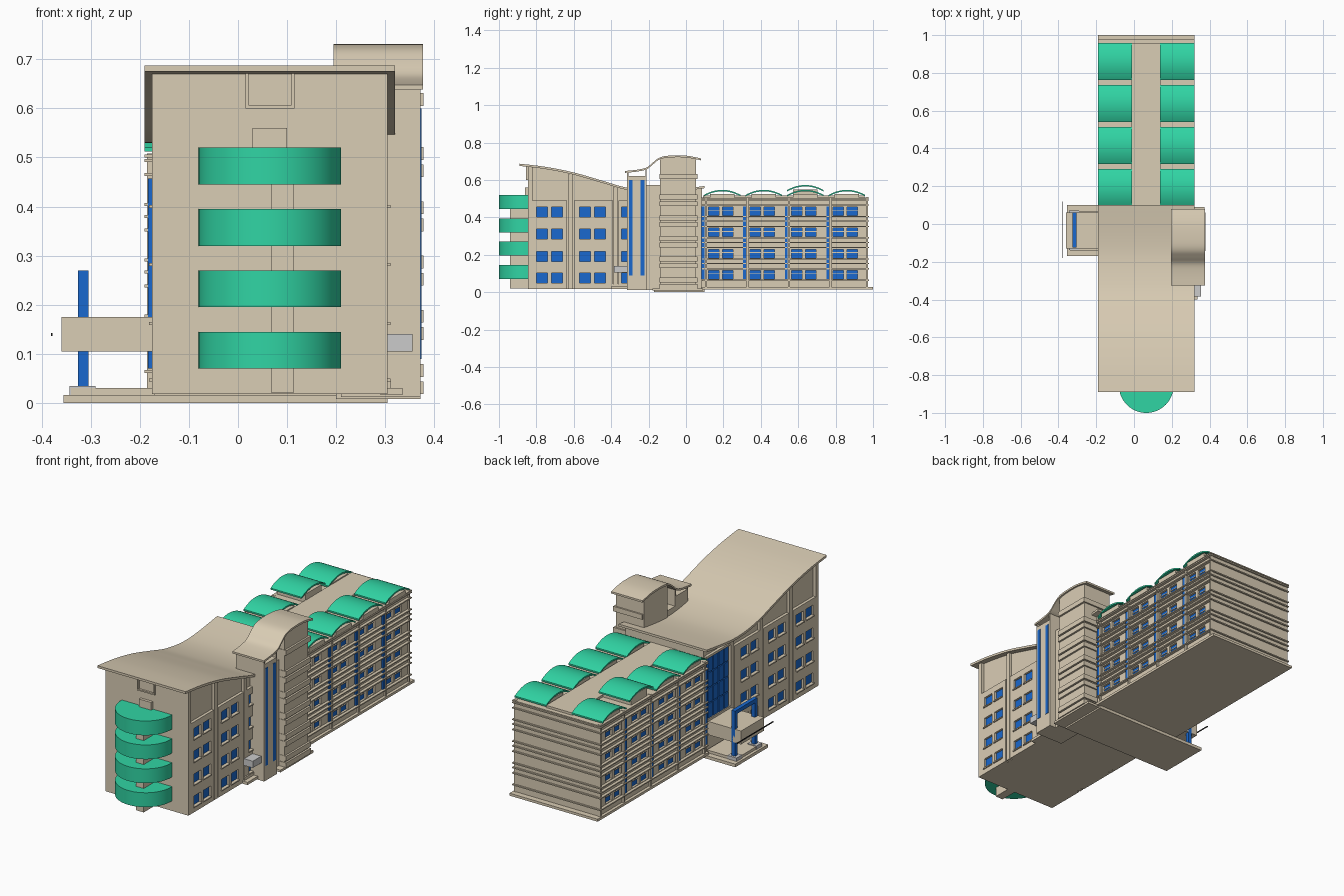
import bpy, bmesh, math

if "Cube" in bpy.data.objects:
    bpy.data.objects.remove(bpy.data.objects["Cube"])

CX = 0.065  # symmetry plane of the main building


def material(name, rgb):
    m = bpy.data.materials.new(name)
    m.diffuse_color = (*rgb, 1)
    m.use_nodes = True
    m.node_tree.nodes["Principled BSDF"].inputs["Base Color"].default_value = m.diffuse_color
    return m


TAN = material("tan_render", (0.70, 0.61, 0.46))
GREEN = material("green_cladding", (0.03, 0.66, 0.37))
BLUE = material("blue_glass", (0.01, 0.14, 0.62))
DARK = material("dark_metal", (0.02, 0.02, 0.02))


def finish(name, bm, mat, smooth=False):
    bmesh.ops.recalc_face_normals(bm, faces=bm.faces)
    me = bpy.data.meshes.new(name)
    bm.to_mesh(me)
    bm.free()
    ob = bpy.data.objects.new(name, me)
    bpy.context.collection.objects.link(ob)
    if mat:
        me.materials.append(mat)
    if smooth:
        bpy.ops.object.select_all(action='DESELECT')
        bpy.context.view_layer.objects.active = ob
        ob.select_set(True)
        bpy.ops.object.shade_smooth_by_angle(angle=math.radians(30))
    return ob


def boxes(name, specs, mat=TAN):
    """One mesh of boxes, each (x0, x1, y0, y1, z0, z1)."""
    bm = bmesh.new()
    for x0, x1, y0, y1, z0, z1 in specs:
        vs = bmesh.ops.create_cube(bm, size=1)["verts"]
        for v in vs:
            v.co = ((x0 + x1) / 2 + v.co.x * (x1 - x0),
                    (y0 + y1) / 2 + v.co.y * (y1 - y0),
                    (z0 + z1) / 2 + v.co.z * (z1 - z0))
    return finish(name, bm, mat)


def both(specs):
    """Add the mirror image of boxes about the building's centre plane."""
    return specs + [(2 * CX - b, 2 * CX - a, *r) for a, b, *r in specs]


def extrude_x(name, profile, x0, x1, mat=TAN):
    """Closed (y, z) outline extruded along x."""
    bm = bmesh.new()
    face = bm.faces.new([bm.verts.new((x0, y, z)) for y, z in profile])
    new = bmesh.ops.extrude_face_region(bm, geom=[face])["geom"]
    for v in new:
        if isinstance(v, bmesh.types.BMVert):
            v.co.x = x1
    return finish(name, bm, mat, True)


def spline(pts, n=8):
    """Catmull-Rom curve through (y, z) points."""
    p = [pts[0]] + pts + [pts[-1]]
    out = []
    for i in range(1, len(p) - 2):
        for k in range(n):
            t = k / n
            out.append(tuple(0.5 * (2 * b + (c - a) * t + (2 * a - 5 * b + 4 * c - d) * t * t
                                    + (3 * b - a - 3 * c + d) * t ** 3)
                             for a, b, c, d in zip(p[i - 1], p[i], p[i + 1], p[i + 2])))
    return out + [pts[-1]]


def shell(line, t):
    return line + [(y, z - t) for y, z in reversed(line)]


def height(line, y):
    return min(line, key=lambda q: abs(q[0] - y))[1]


def window_wall(y0, y1, cols, rows, z0, z1, xi, xo):
    """Wall bars that leave window openings; returns bars and panes."""
    edges = [y0] + [e for c in cols for e in c] + [y1]
    bars = [(xi, xo, edges[i], edges[i + 1], z0, z1) for i in range(0, len(edges), 2)]
    levels = [z0] + [e for r in rows for e in r] + [z1]
    for a, b in cols:
        bars += [(xi, xo, a, b, levels[i], levels[i + 1]) for i in range(0, len(levels), 2)]
    panes = [(xi, xi + 0.004, a, b, c, d) for a, b in cols for c, d in rows]
    return bars, panes


# --- Front block: wave roof and body beneath it
wave = spline([(-0.89, 0.687), (-0.75, 0.67), (-0.6, 0.64), (-0.45, 0.597),
               (-0.33, 0.562), (-0.2, 0.543), (-0.08, 0.545), (0.1, 0.568)])
extrude_x("wave_roof", shell(wave, 0.012), CX - 0.255, CX + 0.255)
under = [(y, z - 0.01) for y, z in wave if -0.83 < y < 0.09]
extrude_x("front_block_core", under + [(under[-1][0], 0.018), (under[0][0], 0.018)],
          CX - 0.225, CX + 0.225)
boxes("front_wall", [(CX - 0.24, CX + 0.24, -0.845, -0.822, 0.018, 0.675)])

# Side walls with window pairs, full height pilasters
rows = [(z, z + 0.053) for z in (0.05, 0.165, 0.285, 0.403)]
bars, panes = [], []
for y0, y1, w in ((-0.822, -0.635, -0.80), (-0.60, -0.39, -0.57), (-0.36, -0.15, -0.345)):
    b, p = window_wall(y0, y1, [(w, w + 0.06), (w + 0.08, w + 0.14)], rows,
                       0.018, 0.49, CX + 0.225, CX + 0.24)
    bars += b
    panes += p
boxes("side_window_walls", both(bars))
boxes("side_windows", both(panes), BLUE)
sills = [(CX + 0.235, CX + 0.246, y - 0.004, z, c - 0.006, c)
         for _, _, y, z, c, _ in panes]
boxes("window_sills", both(sills))
boxes("side_pilasters", both([(CX + 0.22, CX + 0.24, y - 0.012, y + 0.012, 0.018,
                              height(wave, y) - 0.012) for y in (-0.617, -0.375, -0.135)]))

# Curtain glazing above the entrance on the left
boxes("entrance_glazing", [(CX - 0.235, CX - 0.22, -0.11 + 0.045 * i, -0.073 + 0.045 * i, z, z + 0.075)
                           for i in range(4) for z in (0.19, 0.27, 0.35, 0.43)], BLUE)
boxes("entrance_glazing_frame", [(CX - 0.24, CX - 0.22, -0.12, 0.08, z, z + 0.012) for z in (0.178, 0.507)])

# Half-round balconies and centre shaft
bm = bmesh.new()
for i in range(4):
    z = 0.07 + 0.125 * i
    arc = [(CX + 0.145 * math.cos(a), -0.855 - 0.145 * math.sin(a))
           for a in (math.pi * k / 32 for k in range(33))]
    arc = [(CX + 0.145, -0.84)] + arc + [(CX - 0.145, -0.84)]
    f = bm.faces.new([bm.verts.new((x, y, z)) for x, y in arc])
    g = bmesh.ops.extrude_face_region(bm, geom=[f])["geom"]
    bmesh.ops.translate(bm, vec=(0, 0, 0.075),
                        verts=[v for v in g if isinstance(v, bmesh.types.BMVert)])
finish("balconies", bm, GREEN, True)
boxes("balcony_shaft", [(0.068, 0.113, -0.94, -0.84, 0.02, 0.50),
                        (0.03, 0.10, -0.86, -0.84, 0.50, 0.56)])
boxes("front_top_frame", [(0.015, 0.021, -0.855, -0.84, 0.60, 0.675), (0.109, 0.115, -0.855, -0.84, 0.60, 0.675),
                          (0.015, 0.115, -0.855, -0.84, 0.60, 0.607)])

# --- Stair tower on the right
crest = spline([(-0.325, 0.648), (-0.26, 0.655), (-0.21, 0.667), (-0.175, 0.695), (-0.14, 0.72),
                (-0.09, 0.73), (0.0, 0.73), (0.08, 0.715)], 5)
extrude_x("tower_roof", shell(crest, 0.01), 0.195, 0.377)
tt = [(y, z - 0.008) for y, z in crest if -0.142 < y < 0.062]
extrude_x("tower_body", tt + [(tt[-1][0], 0.012), (tt[0][0], 0.012)], 0.205, 0.368)
boxes("tower_bay", [(0.21, 0.372, -0.315, -0.21, 0.012, 0.622),
                    (0.21, 0.372, -0.315, -0.308, 0.62, 0.647), (0.21, 0.372, -0.217, -0.21, 0.62, 0.66),
                    (0.21, 0.335, -0.21, -0.14, 0.012, 0.572)])
boxes("tower_glass_strips", [(0.36, 0.374, -0.306, -0.285, 0.09, 0.6),
                             (0.36, 0.374, -0.244, -0.222, 0.09, 0.6)], BLUE)
ledge = [z + 0.1105 * i for i in range(5) for z in (0.018, 0.053)] + [0.605]
boxes("tower_ledges", [(0.21, 0.378, -0.142, 0.062, z, z + 0.026) for z in ledge])
boxes("side_door_canopy", [(0.29, 0.355, -0.385, -0.31, 0.105, 0.14)], None)
boxes("side_door_steps", [(0.29, 0.335, -0.40, -0.315, 0.016, 0.03), (0.29, 0.312, -0.39, -0.315, 0.03, 0.045)])
boxes("tower_base", [(0.2, 0.372, -0.18, 0.09, 0.008, 0.02)])

# --- Rear wing
W0, W1 = 0.08, 0.97
boxes("wing_core", [(CX - 0.225, CX + 0.225, W0, W1, 0.02, 0.505)])
boxes("wing_base", [(CX - 0.255, CX + 0.255, W0, 1.0, 0.015, 0.028)])
wrows = [(0.07 + 0.1135 * i, 0.116 + 0.1135 * i) for i in range(4)]
starts = [0.1 + 0.222 * i for i in range(4)]
cols = [(s + a, s + a + 0.056) for s in starts for a in (0.02, 0.094)]
bars, panes = window_wall(W0, W1, cols, wrows, 0.02, 0.505, CX + 0.225, CX + 0.24)
boxes("wing_window_walls", both(bars))
boxes("wing_windows", both(panes), BLUE)
boxes("wing_window_bars", both([(CX + 0.225, CX + 0.233, a, b, d - 0.02, d - 0.016)
                               for _, _, a, b, c, d in panes]))
boxes("wing_glass_strips", both([(CX + 0.235, CX + 0.248, s - 0.016, s - 0.001, 0.07, 0.457)
                                for s in starts]), BLUE)
boxes("wing_pilasters", both([(CX + 0.235, CX + 0.25, y, y + 0.01, 0.02, 0.508)
                             for y in [s + 0.002 for s in starts] + [0.962]]))
boxes("wing_ledges", [(CX - 0.255, CX + 0.255, W0 + 0.005, 0.978, c + o, c + o + 0.006)
                      for c, _ in wrows for o in (-0.009, 0.052, 0.08)]
      + [(CX - 0.255, CX + 0.255, W0 + 0.005, 0.978, 0.5, 0.506)])

# Vaulted green roofs, one pair per bay; one vault is raised
for i, s in enumerate(starts):
    for side, x0, x1 in (("left", CX - 0.255, -0.01), ("right", 0.138, CX + 0.255)):
        up = 0.026 if (i == 2 and side == "left") else 0
        c, r = s + 0.094, 0.098
        arc = [(c + r * t, 0.520 + up + 0.027 * (1 - t * t)) for t in (k / 8 - 1 for k in range(17))]
        extrude_x(f"vault_{side}_{i + 1}", shell(arc, 0.008), x0, x1, GREEN)
        boxes(f"vault_support_{side}_{i + 1}", [(x0 + 0.015, x1, c - 0.065, c + 0.065, 0.5, 0.524 + up)])
boxes("wing_roof_spine", [(-0.012, 0.14, 0.09, 0.955, 0.5, 0.518)])

# --- Entrance on the left
boxes("entrance_plinth", [(-0.355, 0.305, -0.17, 0.1, 0.0, 0.016),
                          (-0.34, -0.17, -0.14, 0.07, 0.016, 0.03)])
boxes("entrance_canopy", [(-0.36, -0.16, -0.13, 0.06, 0.105, 0.175)])
boxes("gate_feet", [(-0.343, -0.29, y, y + 0.045, 0.016, 0.034) for y in (-0.138, 0.027)], None)
boxes("entrance_gate", [(-0.326, -0.305, -0.125, -0.104, 0.03, 0.27), (-0.326, -0.305, 0.039, 0.06, 0.03, 0.27),
                        (-0.326, -0.305, -0.125, 0.06, 0.25, 0.27)], BLUE)
boxes("canopy_rail", [(-0.381, -0.378, -0.18, 0.12, 0.136, 0.142)], DARK)
